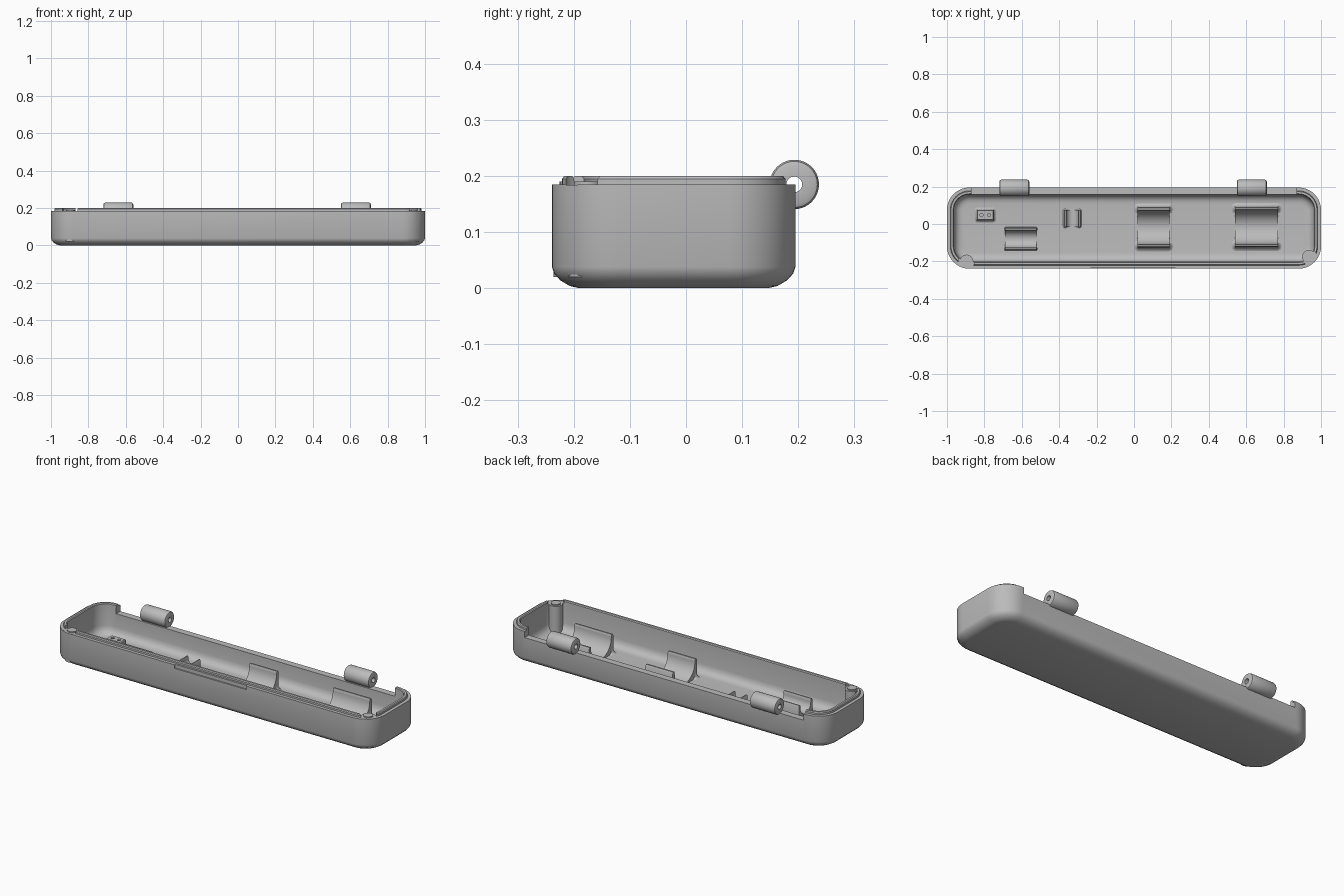
import bpy, bmesh, math
from mathutils import Matrix, Vector

cube = bpy.data.objects.get("Cube")
if cube:
    bpy.data.objects.remove(cube, do_unlink=True)

grey = bpy.data.materials.new("plain_grey")
grey.use_nodes = True
GREY = (0.5, 0.5, 0.5, 1)
grey.diffuse_color = GREY
grey.node_tree.nodes["Principled BSDF"].inputs["Base Color"].default_value = GREY

FLOOR = 0.03
TOP = 0.185
MID_Y = -0.022


def finish(bm, name, angle=35):
    bmesh.ops.recalc_face_normals(bm, faces=bm.faces)
    mesh = bpy.data.meshes.new(name)
    bm.to_mesh(mesh)
    bm.free()
    mesh.materials.append(grey)
    obj = bpy.data.objects.new(name, mesh)
    bpy.context.collection.objects.link(obj)
    smooth(obj, angle)
    return obj


def activate(obj):
    bpy.ops.object.select_all(action='DESELECT')
    obj.select_set(True)
    bpy.context.view_layer.objects.active = obj


def smooth(obj, angle=35):
    activate(obj)
    bpy.ops.object.shade_smooth_by_angle(angle=math.radians(angle))


def cut(obj, cutter):
    """Subtract the cutter and throw it away."""
    cutter.hide_render = True
    activate(obj)
    mod = obj.modifiers.new("cut", 'BOOLEAN')
    mod.operation = 'DIFFERENCE'
    mod.solver = 'EXACT'
    mod.object = cutter
    # put the cut ahead of any smoothing modifier
    bpy.ops.object.modifier_move_to_index(modifier=mod.name, index=0)
    bpy.ops.object.modifier_apply(modifier=mod.name)
    bpy.data.objects.remove(cutter, do_unlink=True)


def skin(bm, rings, caps=True, closed=False):
    loops = [[bm.verts.new(p) for p in ring] for ring in rings]
    pairs = list(zip(loops, loops[1:]))
    if closed:
        pairs.append((loops[-1], loops[0]))
    for a, b in pairs:
        for i in range(len(a)):
            j = (i + 1) % len(a)
            bm.faces.new((a[i], a[j], b[j], b[i]))
    if caps:
        bm.faces.new(loops[0])
        bm.faces.new(loops[-1])


def rounded_ring(cx, cy, hx, hy, radius, z, steps=10):
    ring = []
    for quarter, (sx, sy) in enumerate([(1, 1), (-1, 1), (-1, -1), (1, -1)]):
        for k in range(steps + 1):
            a = (quarter + k / steps) * math.pi / 2
            ring.append(Vector((cx + sx * (hx - radius) + radius * math.cos(a),
                                cy + sy * (hy - radius) + radius * math.sin(a), z)))
    return ring


def loft(name, cx, cy, hx, hy, radius, profile, steps=10):
    """Stack rounded rectangles; the profile lists (inset, height)."""
    bm = bmesh.new()
    skin(bm, [rounded_ring(cx, cy, hx - d, hy - d, max(radius - d, radius * 0.3), z, steps)
              for d, z in profile])
    return finish(bm, name)


def box(name, x0, x1, y0, y1, z0, z1):
    bm = bmesh.new()
    bmesh.ops.create_cube(bm, size=1, matrix=Matrix.Translation(
        ((x0 + x1) / 2, (y0 + y1) / 2, (z0 + z1) / 2)) @ Matrix.Diagonal(
        (x1 - x0, y1 - y0, z1 - z0, 1)))
    return finish(bm, name)


def rod(name, x, y, r, z0, z1):
    bm = bmesh.new()
    bmesh.ops.create_cone(bm, cap_ends=True, segments=32, radius1=r, radius2=r,
                          depth=z1 - z0, matrix=Matrix.Translation((x, y, (z0 + z1) / 2)))
    return finish(bm, name)


# Hollow tray with rounded base, stepped rim and raised lip
tray = loft("tray", 0, MID_Y, 1, 0.217, 0.12, [
    (0.05, 0), (0.032, 0.004), (0.015, 0.014), (0.004, 0.026), (0, 0.038),
    (0, TOP), (0.018, TOP), (0.018, 0.195), (0.022, 0.2), (0.033, 0.2),
    (0.037, 0.195), (0.038, 0.075), (0.042, 0.055), (0.053, 0.04),
    (0.068, 0.032), (0.085, FLOOR)])

# Lowered back wall, thumb recess and lip gaps at the front corners
cut(tray, box("back_cutter", -0.87, 0.87, 0.1, 0.3, 0.15, 0.3))
cut(tray, box("thumb_cutter", -0.23, 0.22, -0.3, -0.232, 0.165, 0.3))
PEGS = {"right": (-0.895, -0.2), "left": (0.935, -0.175)}
for side, (x, y) in PEGS.items():
    cut(tray, rod("peg_cutter", x, y, 0.043, 0.184, 0.3))
smooth(tray)

# Corner posts with round inserts
for side, (x, y) in PEGS.items():
    rod(side + "_corner_post", x, y, 0.036, 0.02, 0.184)
    rod(side + "_corner_insert", x, y, 0.025, 0.15, 0.19)


# Hinge knuckles with a through bore
def knuckle(name, x0, x1):
    r, bore, b = 0.044, 0.014, 0.01
    profile = [(bore, x0), (r - b, x0), (r - b * 0.3, x0 + b * 0.3), (r, x0 + b),
               (r, x1 - b), (r - b * 0.3, x1 - b * 0.3), (r - b, x1), (bore, x1)]
    bm = bmesh.new()
    angles = [2 * math.pi * k / 40 for k in range(40)]
    skin(bm, [[(x, 0.193 + rad * math.cos(a), TOP + rad * math.sin(a)) for a in angles]
              for rad, x in profile], caps=False, closed=True)
    finish(bm, name)


knuckle("right_hinge_knuckle", -0.72, -0.56)
knuckle("left_hinge_knuckle", 0.55, 0.71)


# Flared foot that blends a part into the floor
def foot(name, cx, cy, hx, hy, flare):
    steps = [(flare * (math.sin(t) - 1), FLOOR - 0.002 + flare * (1 - math.cos(t)))
             for t in [k * math.pi / 12 for k in range(7)]]
    loft(name, cx, cy, hx, hy, 0.003, steps, 2)


# Cradle: round channel with two upright arms
def cradle(name, cx, cy, length, r, wall, top, flare, turned=False):
    base = FLOOR - 0.005
    centre_z = FLOOR + 0.006 + r
    half = [(r + wall, base), (r + wall, top - wall / 2), (r + wall * 0.7, top),
            (r + wall * 0.2, top), (r, top - wall / 2)]
    half += [(r * math.cos(a), centre_z - r * math.sin(a))
             for a in [k * math.pi / 20 for k in range(11)]]
    outline = half + [(-u, z) for u, z in reversed(half[:-1])]
    turn = Matrix.Rotation(math.pi / 2 if turned else 0, 4, 'Z')
    place = Matrix.Translation((cx, cy, 0)) @ turn
    bm = bmesh.new()
    skin(bm, [[place @ Vector((s * length / 2, u, z)) for u, z in outline] for s in (-1, 1)])
    finish(bm, name)
    for s, tag in ((-1, "front"), (1, "back")):
        p = place @ Vector((0, s * (r + wall / 2), 0))
        hx, hy = length / 2, wall / 2
        if turned:
            hx, hy = hy, hx
        foot(name + "_" + tag + "_foot", p.x, p.y, hx, hy, flare)


cradle("wide_cradle", 0.655, -0.016, 0.23, 0.09, 0.018, 0.14, 0.03)
cradle("middle_cradle", 0.105, -0.018, 0.17, 0.09, 0.018, 0.14, 0.03)
cradle("side_cradle", -0.605, -0.08, 0.17, 0.046, 0.014, 0.1, 0.008)
cradle("small_cradle", -0.33, 0.03, 0.09, 0.032, 0.012, 0.08, 0.012, True)

# Small socket block with two holes
block = loft("socket_block", -0.795, 0.048, 0.045, 0.027, 0.004,
             [(0, FLOOR - 0.005), (0, 0.066), (0.004, 0.07)], 3)
for x in (-0.815, -0.775):
    cut(block, rod("socket_cutter", x, 0.048, 0.009, 0.045, 0.1))
smooth(block)
foot("socket_block_foot", -0.795, 0.048, 0.045, 0.027, 0.022)
